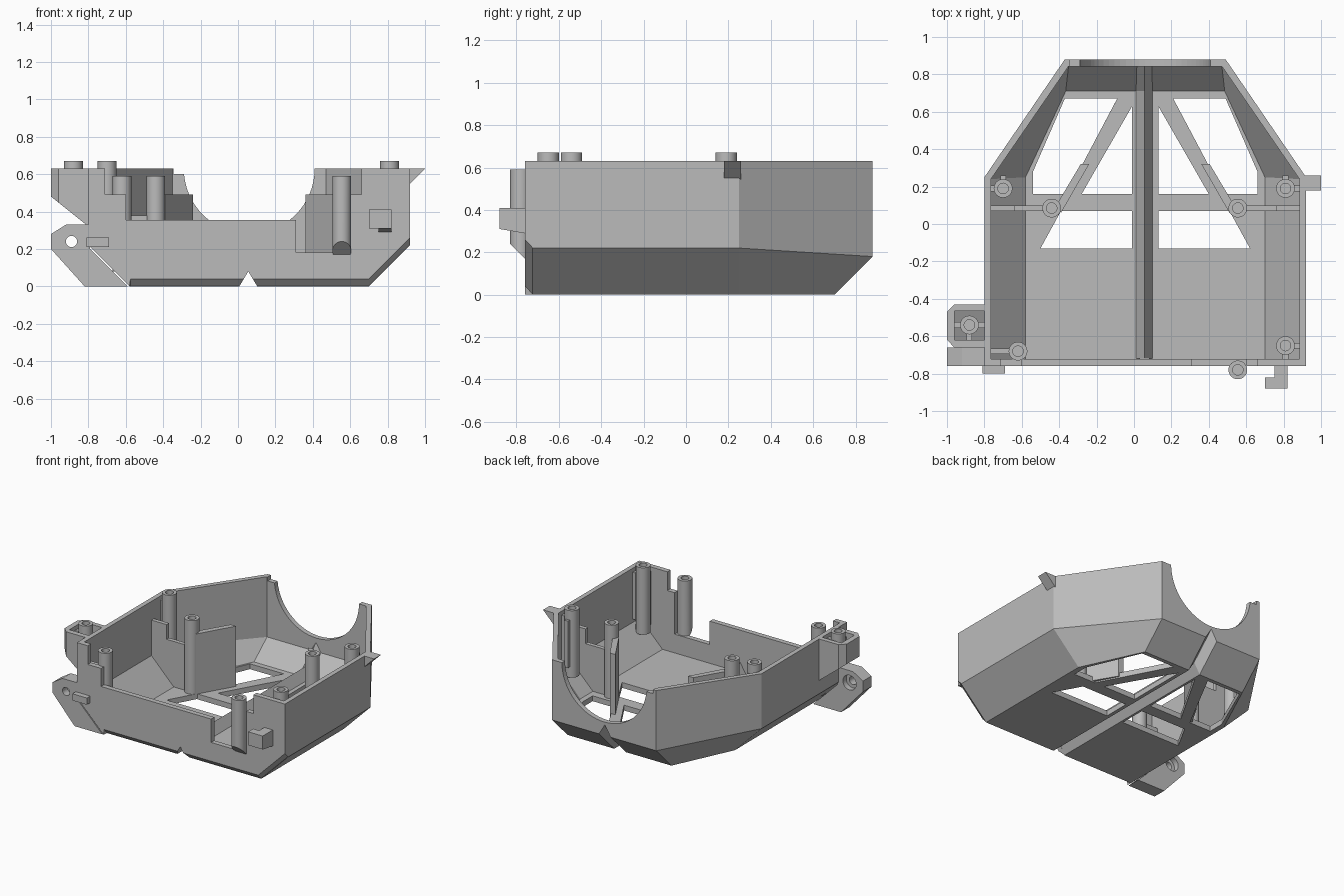
import bpy, bmesh, math
from mathutils import Vector

cube = bpy.data.objects.get("Cube")
if cube:
    bpy.data.objects.remove(cube, do_unlink=True)

grey = bpy.data.materials.new("plain grey")
grey.use_nodes = True
COLOUR = (0.5, 0.5, 0.5, 1)
grey.diffuse_color = COLOUR
for node in grey.node_tree.nodes:
    if node.type == 'BSDF_PRINCIPLED':
        node.inputs["Base Color"].default_value = COLOUR

MID = 0.06        # symmetry line of the shell
TOP = 0.63        # rim height


def loft(name, *rings, extra=None):
    """Closed solid through rings of equal point count, capped at both ends."""
    bm = bmesh.new()
    loops = [[bm.verts.new(p) for p in ring] for ring in rings]
    n = len(loops[0])
    for a, b in zip(loops, loops[1:]):
        for i in range(n):
            j = (i + 1) % n
            bm.faces.new((a[i], a[j], b[j], b[i]))
    bm.faces.new(loops[0])
    bm.faces.new(loops[-1])
    bmesh.ops.recalc_face_normals(bm, faces=bm.faces)
    mesh = bpy.data.meshes.new(name)
    bm.to_mesh(mesh)
    bm.free()
    mesh.materials.append(grey)
    ob = bpy.data.objects.new(name, mesh)
    bpy.context.collection.objects.link(ob)
    return ob


def plan(name, pts, z0, z1):
    """Prism from an xy outline; z0 may be a function of x and y."""
    low = z0 if callable(z0) else (lambda x, y: z0)
    return loft(name, [(x, y, low(x, y)) for x, y in pts], [(x, y, z1) for x, y in pts])


def elevation(name, pts, y0, y1):
    return loft(name, [(x, y0, z) for x, z in pts], [(x, y1, z) for x, z in pts])


def box(name, x0, x1, y0, y1, z0, z1):
    return plan(name, [(x0, y0), (x1, y0), (x1, y1), (x0, y1)], z0, z1)


def circle(x, y, r, n=32):
    return [(x + r * math.cos(i * math.tau / n), y + r * math.sin(i * math.tau / n)) for i in range(n)]


def boolean(ob, tool, operation='DIFFERENCE'):
    mod = ob.modifiers.new("cut", 'BOOLEAN')
    mod.operation, mod.solver, mod.object = operation, 'EXACT', tool
    bpy.context.view_layer.objects.active = ob
    bpy.ops.object.modifier_apply(modifier=mod.name)
    bpy.data.objects.remove(tool, do_unlink=True)


def sym(half):
    """Mirror right-hand points about the centre line to close an outline."""
    return half + [(2 * MID - p[0],) + tuple(p[1:]) for p in reversed(half)]


# Hull: outer solid minus inner solid, open at front and top
outer_bottom = sym([(0.70, -0.725, 0), (0.70, 0.25, 0), (0.49, 0.70, 0)])
outer_mid = sym([(0.92, -0.725, 0.22), (0.92, 0.25, 0.22), (0.49, 0.88, 0.18)])
outer_top = [(x, y, TOP) for x, y, z in outer_mid]
hull = loft("hull", outer_bottom, outer_mid, outer_top)
inner_bottom = sym([(0.70, -0.8, 0.04), (0.70, 0.25, 0.04), (0.485, 0.71, 0.04)])
inner_mid = sym([(0.885, -0.8, 0.225), (0.885, 0.24, 0.225), (0.47, 0.843, 0.18)])
inner_top = [(x, y, 0.8) for x, y, z in inner_mid]
boolean(hull, loft("hollow", inner_bottom, inner_mid, inner_top))

# Round opening in the back wall with a small corner step
boolean(hull, elevation("opening", circle(MID, TOP, 0.35, 64), 0.80, 1.0))
boolean(hull, box("corner_step", -0.345, -0.25, 0.80, 1.0, 0.60, 0.8))

# Floor windows between the diagonal braces
windows = [
    [(0.13, 0.63), (0.13, 0.16), (0.40, 0.16)],
    [(0.21, 0.67), (0.49, 0.67), (0.66, 0.28), (0.66, 0.16), (0.48, 0.16)],
    [(0.13, 0.07), (0.13, -0.13), (0.62, -0.13), (0.51, 0.07)],
]
for pts in windows:
    for flip in (False, True):
        outline = [(2 * MID - x, y) if flip else (x, y) for x, y in pts]
        boolean(hull, plan("window", outline, -0.1, 0.1))


def spine(name, half, base, apex, path):
    return loft(name, *[[(MID - 0.005 - half, y, base + z), (MID - 0.005 + half, y, base + z),
                         (MID - 0.005, y, apex + z)] for y, z in path])


# Raised spine inside, matching groove below
boolean(hull, spine("ridge", 0.05, 0.03, 0.115, [(-0.72, 0), (0.71, 0), (0.85, 0.14)]), 'UNION')
groove_path = [(-0.9, 0), (0.70, 0), (0.95, 0.25)]
boolean(hull, spine("groove", 0.06, -0.02, 0.08, groove_path))

# Front wall with stepped top and bevelled lower edge
steps = [(0.92, TOP), (0.66, TOP), (0.66, 0.49), (0.60, 0.49), (0.60, 0.18), (0.31, 0.18),
         (0.31, 0.355), (-0.60, 0.355), (-0.60, 0.49), (-0.71, 0.49), (-0.71, TOP), (-0.80, TOP)]
back_edge = [(-0.80, 0.22), (-0.58, 0), (-0.575, 0), (0.70, 0), (0.92, 0.22)]
front_edge = [(-0.80, 0.22), (-0.58, 0), (-0.575, 0.04), (0.70, 0.04), (0.92, 0.26)]
front_wall = loft("front_wall", [(x, -0.76, z) for x, z in front_edge + steps],
                  [(x, -0.722, z) for x, z in back_edge + steps])
boolean(front_wall, spine("groove", 0.06, -0.02, 0.08, groove_path))

# Pivot plate with bored hole
pivot_plate = elevation("pivot_plate", [(-1, 0.20), (-0.82, 0), (-0.59, 0), (-0.79, 0.20),
                                        (-0.79, 0.33), (-0.92, 0.33), (-1, 0.28)], -0.76, -0.66)
boolean(pivot_plate, elevation("bore", circle(-0.89, 0.24, 0.03), -0.9, -0.5))
boolean(pivot_plate, elevation("counterbore", circle(-0.89, 0.24, 0.055), -0.70, -0.5))

# Side pocket with sloped underside
pocket = plan("side_pocket", [(-0.79, -0.66), (-0.96, -0.66), (-1, -0.62), (-1, -0.47),
                              (-0.96, -0.43), (-0.79, -0.43)],
              lambda x, y: 0.48 - 0.8 * (x + 1), TOP)
boolean(pocket, plan("pocket_hollow", [(-0.80, -0.62), (-0.96, -0.62), (-0.96, -0.465), (-0.80, -0.465)],
                     lambda x, y: 0.51 - 0.8 * (x + 1), 0.8))

# Small outside catches
elevation("side_tab", [(0.91, 0.54), (0.91, TOP), (1.0, TOP)], 0.18, 0.26)
box("front_clip", -0.81, -0.69, -0.80, -0.75, 0.21, 0.26)
plan("hook_arm", [(0.75, -0.88), (0.82, -0.88), (0.82, -0.75), (0.75, -0.75)],
     lambda x, y: 0.31 - 0.17 * (y + 0.88), 0.41)
box("hook_tip", 0.70, 0.82, -0.88, -0.82, 0.31, 0.41)

# Screw posts: x, y, bottom, top
posts = [(-0.70, 0.19, 0.17, 0.67), (0.81, 0.19, 0.17, 0.67), (0.81, -0.65, 0.17, 0.67),
         (-0.88, -0.54, 0.43, 0.67), (-0.62, -0.68, 0.08, 0.59), (-0.44, 0.085, 0.02, 0.59),
         (0.555, 0.085, 0.02, 0.59), (0.555, -0.78, 0.17, 0.59)]
for x, y, z0, z1 in posts:
    slope = 1 if y < -0.7 else 0
    rim, bore = circle(x, y, 0.05), circle(x, y, 0.028)
    post = loft("screw_post", [(a, b, z0 + slope * (y + 0.02 - b)) for a, b in rim],
                [(a, b, z1) for a, b in rim], [(a, b, z1) for a, b in bore],
                [(a, b, z1 - 0.2) for a, b in bore])
    bpy.ops.object.select_all(action='DESELECT')
    post.select_set(True)
    bpy.context.view_layer.objects.active = post
    bpy.ops.object.shade_smooth_by_angle(angle=math.radians(30))

# Thin ribs tying the posts to the walls
for x0, x1, y0, y1, z0, z1 in [
        (-0.78, -0.74, 0.175, 0.205, 0.25, 0.60), (-0.715, -0.685, 0.23, 0.26, 0.25, 0.60),
        (0.85, 0.89, 0.175, 0.205, 0.25, 0.60), (0.795, 0.825, 0.23, 0.26, 0.25, 0.60),
        (0.85, 0.89, -0.665, -0.635, 0.25, 0.60), (0.795, 0.825, -0.73, -0.69, 0.2, 0.60),
        (-0.78, -0.66, -0.695, -0.665, 0.22, 0.47), (-0.97, -0.92, -0.555, -0.525, 0.46, 0.60),
        (-0.84, -0.79, -0.555, -0.525, 0.36, 0.60), (-0.895, -0.865, -0.63, -0.58, 0.42, 0.60)]:
    box("post_rib", x0, x1, y0, y1, z0, z1)

# Inner webs, mirrored: stepped cross web and panel along the brace
for side in (1, -1):
    def m(pts):
        return [(MID + side * (x - MID), v) for x, v in pts]
    elevation("cross_web", m([(0.52, 0.02), (0.70, 0.02), (0.895, 0.215), (0.895, 0.49),
                              (0.76, 0.49), (0.76, 0.38), (0.52, 0.38)]), 0.07, 0.10)
    plan("brace_panel", m([(0.36, 0.32), (0.405, 0.32), (0.53, 0.11), (0.51, 0.06)]), 0.01, 0.49)
